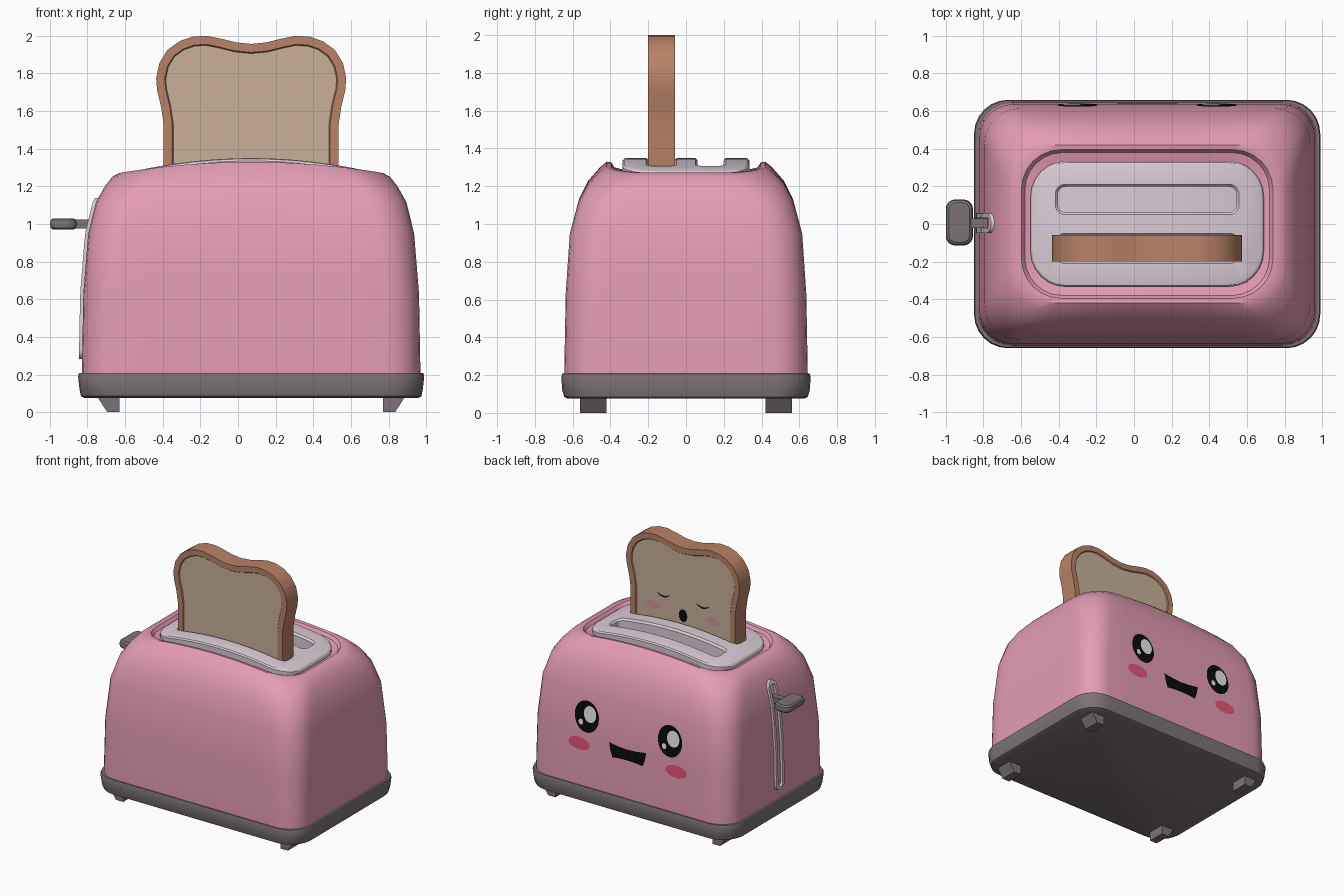
import bpy, bmesh, math
from mathutils import Vector

if "Cube" in bpy.data.objects:
    bpy.data.objects.remove(bpy.data.objects["Cube"])

CX = 0.07  # centre of the housing in x (the lever sticks out at -x)


def material(name, rgb):
    m = bpy.data.materials.new(name)
    m.diffuse_color = (*rgb, 1)
    m.use_nodes = True
    m.node_tree.nodes["Principled BSDF"].inputs["Base Color"].default_value = m.diffuse_color
    return m


PINK = material("pink enamel", (0.775, 0.333, 0.456))
GREY = material("dark grey", (0.205, 0.170, 0.188))
PALE = material("pale metal", (0.716, 0.610, 0.680))
CRUST = material("crust brown", (0.485, 0.223, 0.136))
CRUMB = material("bread tan", (0.578, 0.434, 0.314))
BLACK = material("black", (0.003, 0.003, 0.003))
WHITE = material("white", (0.85, 0.85, 0.85))
BLUSH = material("blush red", (0.79, 0.087, 0.195))
SOFT = material("soft blush", (0.645, 0.305, 0.328))


def finish(name, bm, mats, angle=35):
    bmesh.ops.recalc_face_normals(bm, faces=bm.faces)
    me = bpy.data.meshes.new(name)
    bm.to_mesh(me)
    bm.free()
    ob = bpy.data.objects.new(name, me)
    bpy.context.collection.objects.link(ob)
    for m in mats:
        me.materials.append(m)
    smooth(ob, angle)
    return ob


def smooth(ob, angle=35):
    bpy.ops.object.select_all(action='DESELECT')
    ob.select_set(True)
    bpy.context.view_layer.objects.active = ob
    bpy.ops.object.shade_smooth_by_angle(angle=math.radians(angle))


def rrect(hx, hy, r, n=6, m=8):
    """Rounded rectangle outline with subdivided straight sides."""
    arcs = []
    for q, (sx, sy) in enumerate([(1, 1), (-1, 1), (-1, -1), (1, -1)]):
        arcs.append([Vector((sx * (hx - r) + r * math.cos((q + i / n) * math.pi / 2),
                             sy * (hy - r) + r * math.sin((q + i / n) * math.pi / 2)))
                     for i in range(n + 1)])
    pts = []
    for q in range(4):
        a, b = arcs[q][-1], arcs[(q + 1) % 4][0]
        pts += arcs[q] + [a.lerp(b, i / m) for i in range(1, m)]
    return pts


def loft(name, rings, mat, bottom=True, top=True, loop=False, build=True):
    """Skin a stack of equal-length rings."""
    bm = bmesh.new()
    vs = [[bm.verts.new(p) for p in ring] for ring in rings]
    n = len(vs[0])
    pairs = list(zip(vs, vs[1:])) + ([(vs[-1], vs[0])] if loop else [])
    for a, b in pairs:
        for i in range(n):
            j = (i + 1) % n
            bm.faces.new((a[i], a[j], b[j], b[i]))
    if bottom:
        bm.faces.new(vs[0][::-1])
    if top:
        bm.faces.new(vs[-1])
    return finish(name, bm, [mat])


def stack(rows, cx=CX, cy=0.0, **kw):
    """Rows of (z, half x, half y, radius, arch) -> rings."""
    return [[(cx + p.x, cy + p.y, z - k * p.x ** 2) for p in rrect(hx, hy, r, **kw)]
            for z, hx, hy, r, k in rows]


# Housing: rounded shell with an arched top and a rim around the panel
BODY = [(0.19, 0.90, 0.645, 0.18, 0), (0.63, 0.892, 0.637, 0.18, 0),
        (0.95, 0.866, 0.615, 0.19, 0), (1.13, 0.825, 0.567, 0.20, 0.02),
        (1.23, 0.778, 0.517, 0.21, 0.05), (1.30, 0.738, 0.456, 0.22, 0.09),
        (1.33, 0.70, 0.42, 0.22, 0.12), (1.326, 0.668, 0.395, 0.21, 0.12),
        (1.30, 0.65, 0.38, 0.20, 0.12), (1.285, 0.60, 0.32, 0.18, 0.12)]
loft("housing", stack(BODY), PINK, bottom=False, top=False)


def surface(z, axis):
    """Half x or half y of the housing wall at height z."""
    pts = [(r[0] - (r[4] * r[1] ** 2 if axis == 1 else 0), r[axis]) for r in BODY[:7]]
    for (z0, a), (z1, b) in zip(pts, pts[1:]):
        if z <= z1:
            return a + (b - a) * (z - z0) / (z1 - z0)
    return pts[-1][1]


# Base tray
loft("base", stack([(0.075, 0.885, 0.625, 0.17, 0), (0.085, 0.905, 0.645, 0.18, 0),
                    (0.12, 0.912, 0.655, 0.18, 0), (0.19, 0.92, 0.66, 0.18, 0),
                    (0.207, 0.915, 0.655, 0.18, 0), (0.21, 0.88, 0.625, 0.17, 0)]), GREY)

# Tapered feet
for sx in (-1, 1):
    for sy in (-1, 1):
        rings = [[(CX + sx * a, sy * b, z) for a, b in
                  ((0.70, 0.42), (outer, 0.42), (outer, 0.56), (0.70, 0.56))]
                 for z, outer in ((0, 0.765), (0.085, 0.82))]
        loft(f"foot_{'left' if sx < 0 else 'right'}_{'front' if sy < 0 else 'back'}", rings, GREY)

# Top panel with two slots, arched after cutting
panel = loft("top_panel", stack([(0.95, 0.58, 0.29, 0.16, 0), (1.27, 0.62, 0.335, 0.19, 0),
                                 (1.335, 0.62, 0.335, 0.19, 0), (1.346, 0.612, 0.327, 0.185, 0),
                                 (1.35, 0.60, 0.315, 0.18, 0)], m=1), PALE)
for cy in (-0.13, 0.13):
    cutter = loft("slot_cutter", stack([(1.0, 0.475, 0.068, 0.04, 0), (1.335, 0.475, 0.068, 0.04, 0),
                                        (1.355, 0.492, 0.085, 0.055, 0)], cy=cy, m=1), PALE)
    cutter.hide_render = True
    bpy.context.view_layer.objects.active = panel
    mod = panel.modifiers.new("slot", 'BOOLEAN')
    mod.operation = 'DIFFERENCE'
    mod.solver = 'EXACT'
    mod.object = cutter
    bpy.ops.object.modifier_apply(modifier=mod.name)
    bpy.data.objects.remove(cutter)
bm = bmesh.new()
bm.from_mesh(panel.data)
for i in range(-9, 10):
    bmesh.ops.bisect_plane(bm, geom=bm.verts[:] + bm.edges[:] + bm.faces[:],
                           plane_co=(CX + i * 0.062, 0, 0), plane_no=(1, 0, 0))
for v in bm.verts:
    v.co.z -= 0.18 * (v.co.x - CX) ** 2
bm.to_mesh(panel.data)
bm.free()
smooth(panel)

# Lever track frame following the left wall
rings = []
for hy, hz, r, lift in ((0.055, 0.43, 0.05, -0.01), (0.052, 0.427, 0.047, 0.017),
                        (0.027, 0.402, 0.024, 0.017), (0.024, 0.399, 0.021, -0.01)):
    rings.append([(CX - surface(0.71 + p.y, 1) - lift, 0.005 + p.x, 0.71 + p.y)
                  for p in rrect(hy, hz, r, m=12)])
loft("lever_track", rings, PALE, bottom=False, top=False, loop=True)

# Lever stem and knob
loft("lever_stem", stack([(0.975, 0.06, 0.025, 0.01, 0), (1.025, 0.06, 0.025, 0.01, 0)],
                         cx=-0.82, cy=0.005, m=1), GREY)
loft("lever_knob", stack([(0.97, 0.055, 0.105, 0.04, 0), (0.98, 0.068, 0.118, 0.05, 0),
                          (1.0, 0.072, 0.122, 0.05, 0), (1.02, 0.068, 0.118, 0.05, 0),
                          (1.03, 0.055, 0.105, 0.04, 0)], cx=-0.928, cy=0.008, m=1), GREY)

# Slice of toast: mirrored outline, crust border, recessed crumb faces
HALF = [(0.465, 1.02), (0.465, 1.53), (0.478, 1.62), (0.50, 1.71), (0.505, 1.775),
        (0.488, 1.855), (0.445, 1.925), (0.38, 1.972), (0.31, 1.996), (0.235, 2.0),
        (0.16, 1.985), (0.08, 1.965), (0, 1.957)]
outline = HALF + [(-x, z) for x, z in HALF[-2::-1]]
bm = bmesh.new()
front = [bm.verts.new((CX + x, -0.20, z)) for x, z in outline]
back = [bm.verts.new((CX + x, -0.058, z)) for x, z in outline]
caps = [bm.faces.new(front), bm.faces.new(back[::-1])]
for i in range(len(front)):
    j = (i + 1) % len(front)
    bm.faces.new((front[j], front[i], back[i], back[j]))
bmesh.ops.recalc_face_normals(bm, faces=bm.faces)
bmesh.ops.inset_individual(bm, faces=caps, thickness=0.045, use_even_offset=True)
bmesh.ops.inset_individual(bm, faces=caps, thickness=0.006, depth=-0.008, use_even_offset=True)
for f in caps:
    f.material_index = 1
finish("toast", bm, [CRUST, CRUMB])


# Painted faces: thin plates just above the back surfaces
def plate(name, pts, mat, depth):
    bm = bmesh.new()
    f = bm.faces.new([bm.verts.new((x, depth(z), z)) for x, z in pts])
    f.normal_update()
    flip = f.normal.y < 0
    if flip:
        f.normal_flip()
    me = bpy.data.meshes.new(name)
    bm.to_mesh(me)
    bm.free()
    me.materials.append(mat)
    bpy.context.collection.objects.link(bpy.data.objects.new(name, me))


def oval(x, z, w, h, n=28):
    return [(x + w / 2 * math.cos(i * math.tau / n), z + h / 2 * math.sin(i * math.tau / n))
            for i in range(n)]


def on_body(lift):
    return lambda z: surface(z, 2) + lift


def on_toast(z):
    return -0.063


for s, side in ((-1, "left"), (1, "right")):
    ex = CX + s * 0.37
    plate(f"eye_{side}", oval(ex, 0.765, 0.215, 0.25), BLACK, on_body(0.004))
    plate(f"eye_shine_{side}", oval(ex - 0.03, 0.79, 0.11, 0.13), WHITE, on_body(0.008))
    plate(f"eye_glint_{side}", oval(ex + 0.048, 0.715, 0.04, 0.045), WHITE, on_body(0.008))
    plate(f"cheek_{side}", oval(CX + s * 0.432, 0.54, 0.19, 0.10), BLUSH, on_body(0.004))
    # sleepy toast eyes as crescents, and soft cheeks
    tx = CX + s * 0.175
    arc = [i / 6 for i in range(-6, 7)]
    crescent = [(tx + 0.06 * t, 1.512 + 0.03 * t * t) for t in arc]
    crescent += [(tx + 0.06 * t, 1.526 + 0.02 * t * t) for t in arc[-2:0:-1]]
    plate(f"toast_eye_{side}", crescent, BLACK, on_toast)
    plate(f"toast_cheek_{side}", oval(CX + s * 0.268, 1.435, 0.12, 0.065), SOFT, on_toast)

plate("toast_mouth", oval(CX, 1.41, 0.075, 0.10), BLACK, on_toast)
plate("mouth", [(CX + x, z) for x, z in
                ((-0.165, 0.618), (-0.155, 0.56), (-0.135, 0.505), (-0.07, 0.512), (0, 0.515),
                 (0.07, 0.512), (0.135, 0.505), (0.155, 0.56), (0.165, 0.618), (0.08, 0.605),
                 (0, 0.60), (-0.08, 0.605))], BLACK, on_body(0.004))
